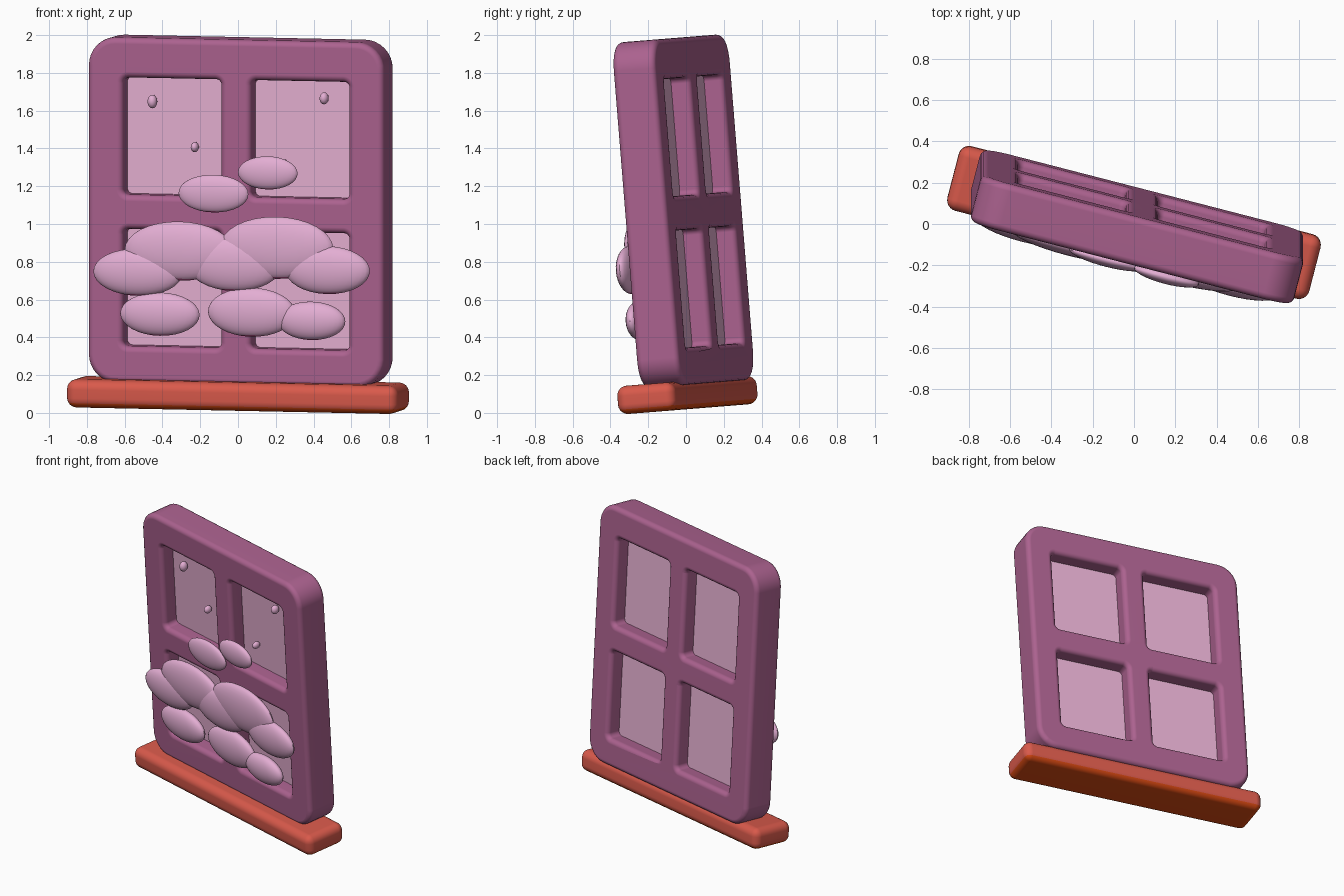
import bpy, bmesh, math
from mathutils import Matrix

if "Cube" in bpy.data.objects:
    bpy.data.objects.remove(bpy.data.objects["Cube"])

# Whole model is turned about z, then leans forward a little
POSE = (Matrix.Translation((0, 0.015, 0))
        @ Matrix.Rotation(math.radians(4.6), 4, 'X')
        @ Matrix.Rotation(math.radians(-14.5), 4, 'Z'))


def material(name, rgb):
    m = bpy.data.materials.new(name)
    m.diffuse_color = (*rgb, 1)
    m.use_nodes = True
    m.node_tree.nodes["Principled BSDF"].inputs["Base Color"].default_value = m.diffuse_color
    return m


PURPLE = material("plum_frame", (0.41, 0.122, 0.275))
GLASS = material("pale_pink_glass", (0.82, 0.45, 0.67))
CLOUD = material("light_pink", (0.77, 0.42, 0.65))
CLOUD_BASE = material("deep_magenta", (0.58, 0.11, 0.32))
RED = material("coral_red", (0.69, 0.101, 0.07))
RUST = material("rust_orange", (0.70, 0.067, 0.006))


def add_object(name, bm, *mats):
    me = bpy.data.meshes.new(name)
    bm.to_mesh(me)
    bm.free()
    ob = bpy.data.objects.new(name, me)
    bpy.context.collection.objects.link(ob)
    for m in mats:
        me.materials.append(m)
    ob.matrix_world = POSE
    return ob


def plate(name, center, size, radius, *mats):
    """Box whose four corners are rounded as seen from the front."""
    bm = bmesh.new()
    bmesh.ops.create_cube(bm, size=1, matrix=Matrix.Translation(center)
                          @ Matrix.Diagonal((*size, 1)))
    if radius:
        edges = [e for e in bm.edges
                 if abs(e.verts[0].co.y - e.verts[1].co.y) > size[1] * 0.5]
        bmesh.ops.bevel(bm, geom=edges, offset=radius, segments=8,
                        profile=0.5, affect='EDGES')
    return add_object(name, bm, *mats)


def finish(ob, bevel=0, segments=4):
    """Round the sharp edges, apply modifiers and smooth."""
    if bevel:
        b = ob.modifiers.new("round", 'BEVEL')
        b.width, b.segments = bevel, segments
        b.limit_method, b.angle_limit = 'ANGLE', math.radians(40)
        b.use_clamp_overlap = False
    bpy.ops.object.select_all(action='DESELECT')
    bpy.context.view_layer.objects.active = ob
    ob.select_set(True)
    for m in list(ob.modifiers):
        bpy.ops.object.modifier_apply(modifier=m.name)
    bpy.ops.object.shade_smooth_by_angle(angle=math.radians(35))
    if bevel:
        # keep the broad faces flat and the rounding on the edges only
        w = ob.modifiers.new("flat_faces", 'WEIGHTED_NORMAL')
        w.keep_sharp = True


def ellipsoid(name, center, radii, seg, *mats):
    """Squashed ball; a second material colours its lowest cap."""
    bm = bmesh.new()
    bmesh.ops.create_uvsphere(bm, u_segments=seg, v_segments=seg // 2, radius=1)
    if len(mats) > 1:
        for f in bm.faces:
            f.material_index = int(f.calc_center_median().z < -0.91)
    bm.transform(Matrix.Translation(center) @ Matrix.Diagonal((*radii, 1)))
    finish(add_object(name, bm, *mats))


# Sill with a rust underside
sill = plate("sill", (0, 0, 0.095), (1.81, 0.32, 0.15), 0, RED, RUST)
finish(sill, 0.052, 6)
for p in sill.data.polygons:
    p.material_index = int(p.normal.z < -0.5)

# Frame with four openings, and a pane in each
MID_Y, MID_Z = 0.059, 1.067
frame = plate("window_frame", (0, MID_Y, MID_Z), (1.616, 0.233, 1.835), 0.15, PURPLE)
cutters = []
for x in (-0.35, 0.35):
    for z in (0.657, 1.461):
        c = (x, MID_Y, z)
        cut = plate("opening_cutter", c, (0.535, 0.6, 0.622), 0.03)
        cut.hide_render = True
        cutters.append(cut)
        mod = frame.modifiers.new("opening", 'BOOLEAN')
        mod.operation, mod.solver, mod.object = 'DIFFERENCE', 'EXACT', cut
        plate("pane", c, (0.57, 0.02, 0.655), 0, GLASS)
bpy.context.view_layer.update()
finish(frame, 0.033)
for cut in cutters:
    bpy.data.objects.remove(cut)

# Cloud puffs in front: x, z, half width, half depth, half height
for x, z, rx, ry, rz in [
        (-0.517, 0.746, 0.243, 0.055, 0.125), (-0.289, 0.863, 0.30, 0.055, 0.157),
        (0.010, 0.800, 0.26, 0.055, 0.143), (0.242, 0.891, 0.31, 0.055, 0.165),
        (0.520, 0.778, 0.232, 0.055, 0.127), (-0.396, 0.526, 0.217, 0.055, 0.115),
        (0.105, 0.546, 0.238, 0.055, 0.13), (0.432, 0.507, 0.186, 0.055, 0.102),
        (-0.103, 1.172, 0.191, 0.038, 0.10), (0.194, 1.288, 0.163, 0.038, 0.088)]:
    ellipsoid("cloud_puff", (x, -0.12, z), (rx, ry, rz), 32, CLOUD, CLOUD_BASE)

# Drops on the upper panes: x, z, half width, half height
for x, z, rx, rz in [
        (-0.472, 1.643, 0.026, 0.036), (-0.240, 1.406, 0.021, 0.027),
        (0.467, 1.679, 0.024, 0.032), (0.250, 1.325, 0.019, 0.025)]:
    ellipsoid("drop", (x, 0.015, z), (rx, 0.03, rz), 16, CLOUD)
